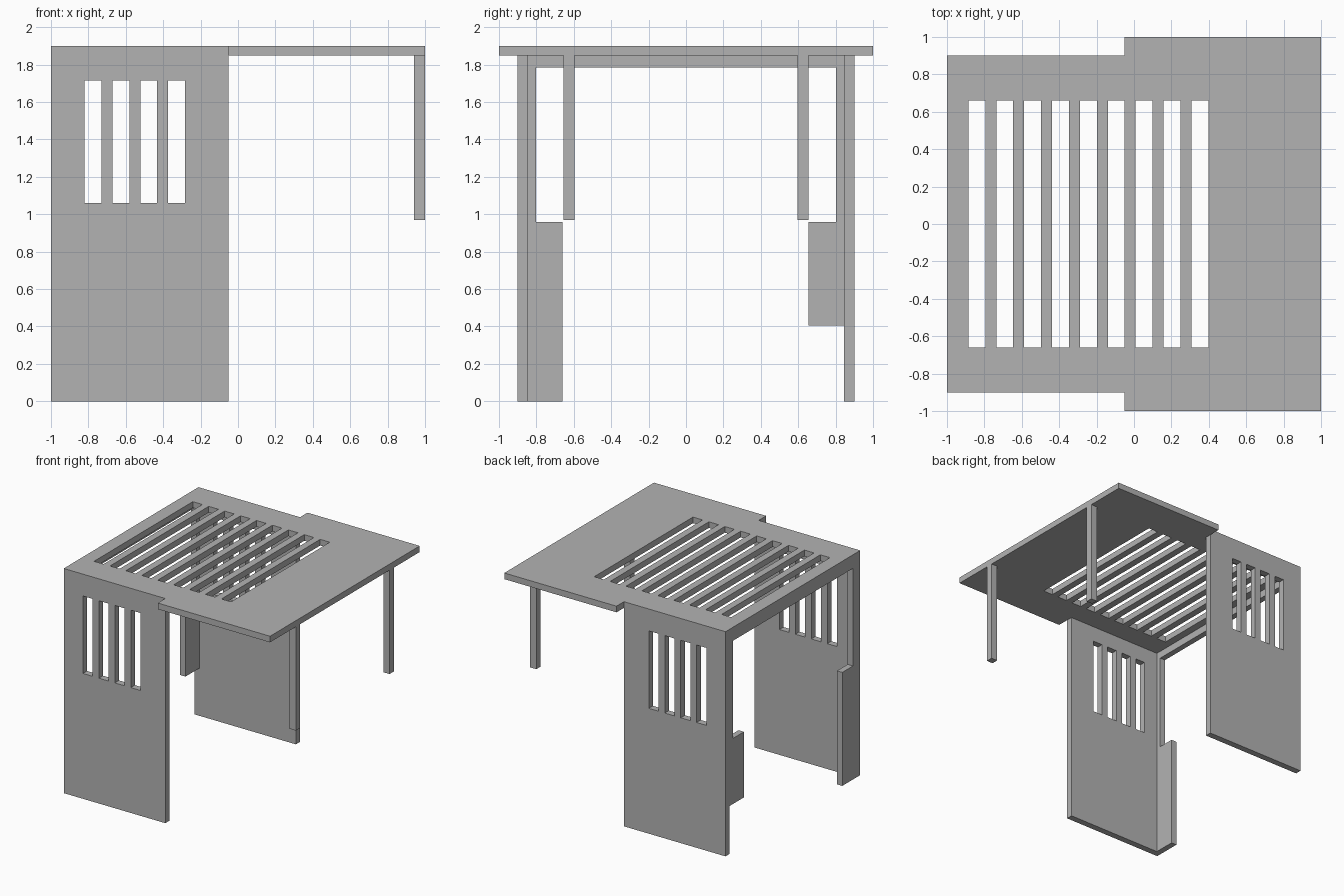
import bpy, bmesh
from mathutils import Vector

old = bpy.data.objects.get("Cube")
if old:
    bpy.data.objects.remove(old, do_unlink=True)

# single plain grey
grey = bpy.data.materials.new("plain grey")
grey.use_nodes = True
colour = (0.45, 0.45, 0.45, 1)
grey.diffuse_color = colour
grey.node_tree.nodes["Principled BSDF"].inputs["Base Color"].default_value = colour


def finish(name, bm):
    bmesh.ops.recalc_face_normals(bm, faces=bm.faces)
    mesh = bpy.data.meshes.new(name)
    bm.to_mesh(mesh)
    bm.free()
    mesh.materials.append(grey)
    obj = bpy.data.objects.new(name, mesh)
    bpy.context.collection.objects.link(obj)


def box(name, low, high):
    low, high = Vector(low), Vector(high)
    bm = bmesh.new()
    bmesh.ops.create_cube(bm, size=1)
    for v in bm.verts:
        v.co = (low + high) / 2 + v.co * (high - low)
    finish(name, bm)


def panel(name, us, vs, is_solid, place, thickness):
    """Slab made of the solid cells of a grid, extruded by the thickness vector."""
    bm = bmesh.new()
    us, vs = sorted(set(us)), sorted(set(vs))
    for u0, u1 in zip(us, us[1:]):
        for v0, v1 in zip(vs, vs[1:]):
            if is_solid((u0 + u1) / 2, (v0 + v1) / 2):
                bm.faces.new([bm.verts.new(place(u, v)) for u, v in
                              ((u0, v0), (u1, v0), (u1, v1), (u0, v1))])
    bmesh.ops.remove_doubles(bm, verts=bm.verts, dist=0.0001)
    new = bmesh.ops.extrude_face_region(bm, geom=bm.faces[:], use_keep_orig=True)["geom"]
    bmesh.ops.translate(bm, vec=thickness,
                        verts=[g for g in new if isinstance(g, bmesh.types.BMVert)])
    finish(name, bm)


def slots(start, count):
    return [(round(start + 0.149 * i, 3), round(start + 0.149 * i + 0.09, 3))
            for i in range(count)]


def in_slot(u, gaps):
    return any(a < u < b for a, b in gaps)


STEP, ROOF, TOP, WALL, INNER = -0.05, 1.848, 1.9, 0.9, 0.845

# roof with long slots, wider beyond the step
roof_gaps = slots(-0.885, 9)
panel("slatted_roof",
      [-1, STEP, 1] + [x for g in roof_gaps for x in g],
      [-1, -WALL, -0.66, 0.66, WALL, 1],
      lambda x, y: abs(y) < (WALL if x < STEP else 1)
      and not (abs(y) < 0.66 and in_slot(x, roof_gaps)),
      lambda x, y: (x, y, ROOF), (0, 0, TOP - ROOF))

# side walls with upright window slots
wall_gaps = slots(-0.82, 4)
for side, sign in (("front", -1), ("back", 1)):
    panel(side + "_wall",
          [-1, STEP] + [x for g in wall_gaps for x in g],
          [0, 1.06, 1.715, ROOF],
          lambda x, z: not (1.06 < z < 1.715 and in_slot(x, wall_gaps)),
          lambda x, z: (x, sign * WALL, z), (0, sign * (INNER - WALL), 0))

    # slim jamb above the low end wall, and hanging post
    ys = sorted((sign * 0.803, sign * INNER))
    box(side + "_jamb", (-1, ys[0], 0.96), (-0.95, ys[1], 1.785))
    ys = sorted((sign * 0.597, sign * 0.655))
    box(side + "_post", (0.942, ys[0], 0.97), (1, ys[1], ROOF))

# low end walls and lintel at the closed end
box("front_end_wall", (-1, -INNER, 0), (-0.95, -0.66, 0.96))
box("back_end_wall", (-1, 0.655, 0.405), (-0.95, INNER, 0.96))
box("end_lintel", (-1, -INNER, 1.785), (-0.95, INNER, ROOF))
